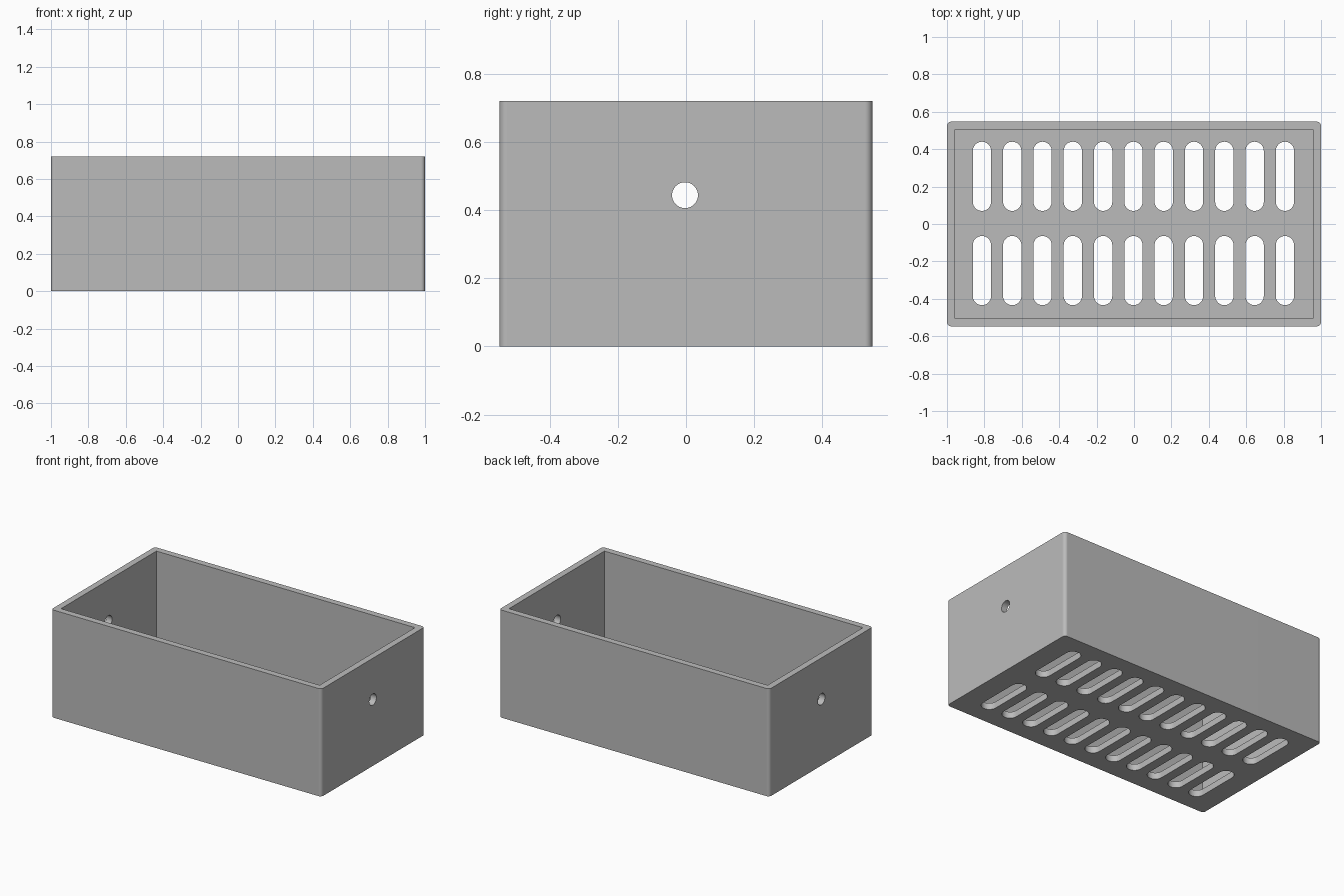
import bpy, bmesh, math
from mathutils import Matrix, Vector

if "Cube" in bpy.data.objects:
    bpy.data.objects.remove(bpy.data.objects["Cube"], do_unlink=True)

WIDTH, DEPTH, HEIGHT = 2.0, 1.094, 0.72
WALL = 0.043
CORNER = 0.022

grey = bpy.data.materials.new("plain grey")
grey.use_nodes = True
grey.diffuse_color = (0.5, 0.5, 0.5, 1)
grey.node_tree.nodes["Principled BSDF"].inputs["Base Color"].default_value = (0.5, 0.5, 0.5, 1)


def make_object(name, bm):
    bmesh.ops.recalc_face_normals(bm, faces=bm.faces)
    mesh = bpy.data.meshes.new(name)
    bm.to_mesh(mesh)
    bm.free()
    mesh.materials.append(grey)
    obj = bpy.data.objects.new(name, mesh)
    bpy.context.collection.objects.link(obj)
    return obj


def add_block(bm, size, z_low):
    place = Matrix.Translation((0, 0, z_low + size[2] / 2)) @ Matrix.Diagonal((*size, 1))
    bmesh.ops.create_cube(bm, size=1, matrix=place)


def add_slot(bm, x, y, width, length, height, steps=16):
    """Upright prism with round ends along y, centred on the floor."""
    r = width / 2
    ring = []
    for end in (0, 1):
        cy = y + (length / 2 - r) * (1 - 2 * end)
        for i in range(steps + 1):
            a = math.pi * (end + i / steps)
            ring.append(bm.verts.new((x + r * math.cos(a), cy + r * math.sin(a), -height / 2)))
    face = bm.faces.new(ring)
    top = bmesh.ops.extrude_face_region(bm, geom=[face])["geom"]
    bmesh.ops.translate(bm, vec=Vector((0, 0, height)),
                        verts=[v for v in top if isinstance(v, bmesh.types.BMVert)])


# Outer body with rounded upright corners
bm = bmesh.new()
add_block(bm, (WIDTH, DEPTH, HEIGHT), 0)
upright = [e for e in bm.edges if abs(e.verts[0].co.z - e.verts[1].co.z) > 0.1]
bmesh.ops.bevel(bm, geom=upright, offset=CORNER, segments=8, profile=0.5, affect='EDGES')
box = make_object("open_box", bm)

# Inner cavity
bm = bmesh.new()
add_block(bm, (WIDTH - 2 * WALL, DEPTH - 2 * WALL, HEIGHT), WALL)
cavity = make_object("cavity_cutter", bm)

# Two rows of floor slots
bm = bmesh.new()
for column in range(-5, 6):
    for y in (-0.249, 0.255):
        add_slot(bm, column * 0.162 - 0.003, y, 0.098, 0.37, 0.2)
slots = make_object("slot_cutter", bm)

# Round hole through both end walls
bm = bmesh.new()
bmesh.ops.create_cone(bm, cap_ends=True, segments=40, radius1=0.038, radius2=0.038, depth=2.4,
                      matrix=Matrix.Translation((0, -0.003, 0.444)) @ Matrix.Rotation(math.pi / 2, 4, 'Y'))
holes = make_object("end_hole_cutter", bm)

# Cut the body and drop the cutters
bpy.ops.object.select_all(action='DESELECT')
box.select_set(True)
bpy.context.view_layer.objects.active = box
for cutter in (cavity, slots, holes):
    cutter.hide_render = True
    cut = box.modifiers.new(cutter.name, 'BOOLEAN')
    cut.operation = 'DIFFERENCE'
    cut.solver = 'EXACT'
    cut.object = cutter
    bpy.ops.object.modifier_apply(modifier=cut.name)
    bpy.data.objects.remove(cutter, do_unlink=True)

# Smooth curves, flat walls
bpy.ops.object.shade_smooth_by_angle(angle=math.radians(30))
normals = box.modifiers.new("flat_walls", 'WEIGHTED_NORMAL')
normals.keep_sharp = True
